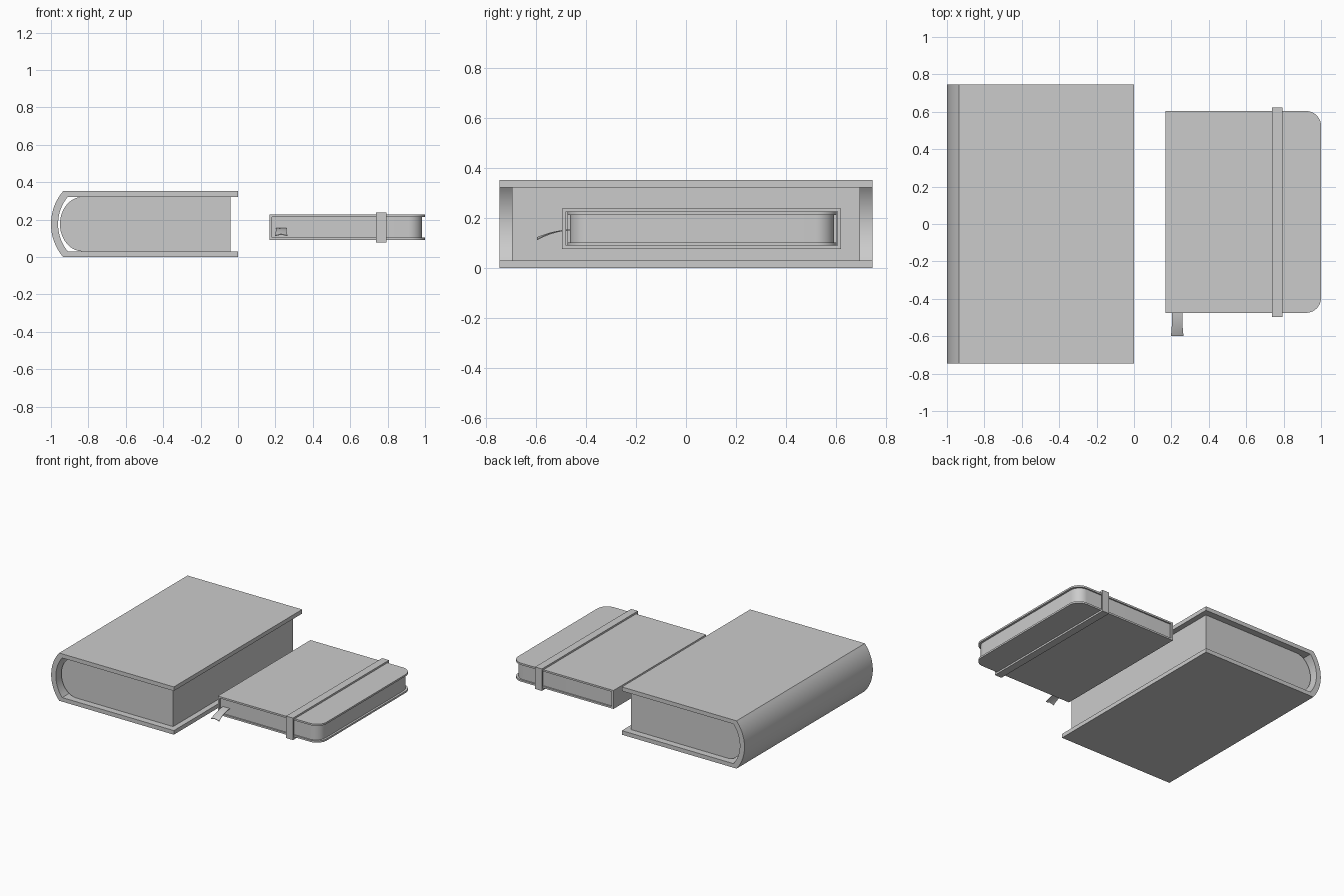
import bpy, bmesh
from math import sin, cos, pi, radians, asin
from mathutils import Vector

if "Cube" in bpy.data.objects:
    bpy.data.objects.remove(bpy.data.objects["Cube"])


def finish(name, bm):
    bmesh.ops.recalc_face_normals(bm, faces=bm.faces)
    me = bpy.data.meshes.new(name)
    bm.to_mesh(me)
    bm.free()
    ob = bpy.data.objects.new(name, me)
    bpy.context.collection.objects.link(ob)
    bpy.ops.object.select_all(action='DESELECT')
    ob.select_set(True)
    bpy.context.view_layer.objects.active = ob
    bpy.ops.object.shade_smooth_by_angle(angle=radians(35))
    return ob


def extrude(name, pts, axis, lo, hi):
    """Extrude a closed 2D profile along an axis ('x': y,z  'y': x,z  'z': x,y)."""
    i = 'xyz'.index(axis)
    bm = bmesh.new()
    rings = []
    for d in (lo, hi):
        ring = []
        for p in pts:
            co = list(p)
            co.insert(i, d)
            ring.append(bm.verts.new(co))
        rings.append(ring)
    a, b = rings
    bm.faces.new(a)
    bm.faces.new(b)
    n = len(pts)
    for k in range(n):
        bm.faces.new((a[k], a[(k + 1) % n], b[(k + 1) % n], b[k]))
    return finish(name, bm)


def arc(cx, cy, rx, ry, a0, a1, n=16):
    return [(cx + rx * cos(a0 + (a1 - a0) * k / n),
             cy + ry * sin(a0 + (a1 - a0) * k / n)) for k in range(n + 1)]


def spine_arc(x_edge, half, sag, zc):
    """Circular arc bulging to -x, from top edge to bottom edge."""
    r = (half * half + sag * sag) / (2 * sag)
    h = asin(half / r)
    return arc(x_edge - sag + r, zc, r, r, pi - h, pi + h, 20)


def rounded_plate(x0, x1, y0, y1, r):
    """Rectangle with both corners at +x rounded."""
    return ([(x0, y1), (x0, y0)] + arc(x1 - r, y0 + r, r, r, -pi / 2, 0, 10)
            + arc(x1 - r, y1 - r, r, r, 0, pi / 2, 10))


# Large book: wrapped cover with curved spine
zc = 0.176
cover = ([(0, 0.352)] + spine_arc(-0.935, 0.176, 0.065, zc) + [(0, 0), (0, 0.03)]
         + spine_arc(-0.91, 0.146, 0.052, zc)[::-1] + [(0, 0.322)])
extrude("large_book_cover", cover, 'y', -0.747, 0.747)

# Large book: page block with rounded back
pages = [(-0.04, 0.03), (-0.04, 0.322)] + arc(-0.83, zc, 0.122, 0.146, pi / 2, 3 * pi / 2, 24)
extrude("large_book_pages", pages, 'y', -0.698, 0.698)

# Small notebook: two covers, spine and pages
x0, x1, y0, y1 = 0.168, 1.0, -0.475, 0.604
zb, zt, t = 0.09, 0.226, 0.013
for name, z in (("notebook_back_cover", zb), ("notebook_front_cover", zt - t)):
    extrude(name, rounded_plate(x0, x1, y0, y1, 0.08), 'z', z, z + t)
extrude("notebook_spine", [(x0, y0), (x0 + 0.015, y0), (x0 + 0.015, y1), (x0, y1)],
        'z', zb + t, zt - t)
extrude("notebook_pages", rounded_plate(x0 + 0.015, 0.985, y0 + 0.01, y1 - 0.01, 0.075),
        'z', zb + t, zt - t)

# Elastic band: rectangular loop round the notebook
bm = bmesh.new()
outer = [(-0.496, 0.077), (0.622, 0.077), (0.622, 0.239), (-0.496, 0.239)]
inner = [(y0 - 0.006, zb), (y1 + 0.004, zb), (y1 + 0.004, zt), (y0 - 0.006, zt)]
grid = [[bm.verts.new((x, *p)) for p in loop]
        for x, loop in ((0.739, outer), (0.795, outer), (0.795, inner), (0.739, inner))]
for j in range(4):
    for k in range(4):
        a, b = grid[j], grid[(j + 1) % 4]
        bm.faces.new((a[k], a[(k + 1) % 4], b[(k + 1) % 4], b[k]))
finish("elastic_band", bm)

# Ribbon bookmark: drooping strip, slightly flared and twisted at its end
bm = bmesh.new()
sections = []
for k in range(13):
    s = k / 12
    y = -0.45 - 0.148 * s
    z = 0.153 - 0.036 * s ** 2
    w = 0.028 + 0.006 * s ** 4
    tw = 0.008 * s ** 2
    ring = []
    for dx, dz in ((-1, -1), (0, -1), (1, -1), (1, 1), (0, 1), (-1, 1)):
        sag = tw * (abs(dx) - 0.5)
        ring.append(bm.verts.new((0.231 + dx * w, y, z + dz * 0.002 - sag)))
    sections.append(ring)
for a, b in zip(sections, sections[1:]):
    for k in range(6):
        bm.faces.new((a[k], a[(k + 1) % 6], b[(k + 1) % 6], b[k]))
bm.faces.new(sections[0])
bm.faces.new(sections[-1])
finish("ribbon_bookmark", bm)
